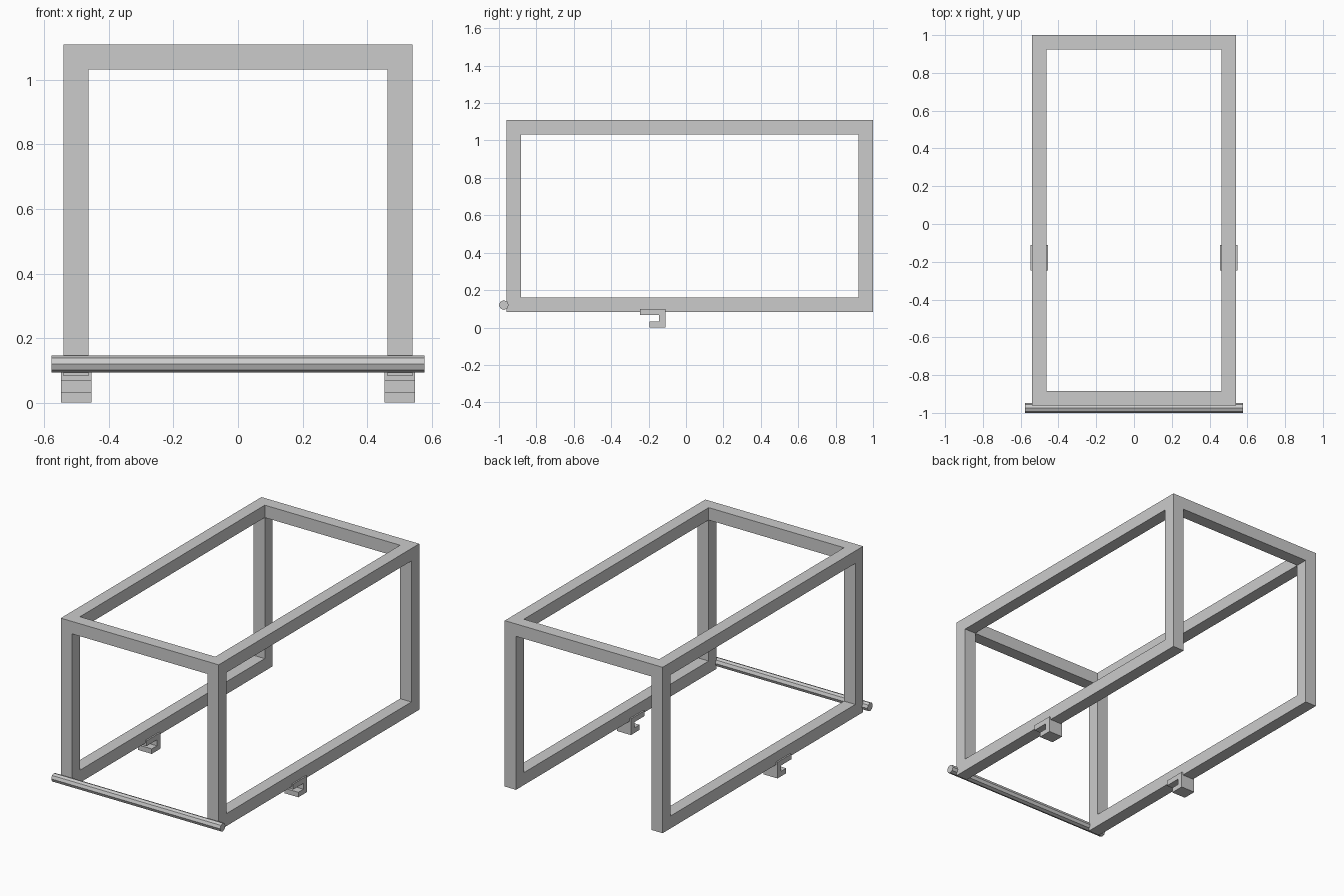
import bpy
import bmesh
from math import pi
from mathutils import Matrix

cube = bpy.data.objects.get("Cube")
if cube:
    bpy.data.objects.remove(cube, do_unlink=True)

# One plain metal colour
GREY = (0.6, 0.6, 0.6, 1)
metal = bpy.data.materials.new("grey_metal")
metal.use_nodes = True
metal.diffuse_color = GREY
metal.node_tree.nodes["Principled BSDF"].inputs["Base Color"].default_value = GREY

HALF_W, TUBE = 0.54, 0.077
FRONT, BACK, BOTTOM, TOP = -0.96, 1.0, 0.083, 1.109


def finish(name, bm):
    bmesh.ops.recalc_face_normals(bm, faces=bm.faces)
    mesh = bpy.data.meshes.new(name)
    bm.to_mesh(mesh)
    bm.free()
    mesh.materials.append(metal)
    obj = bpy.data.objects.new(name, mesh)
    bpy.context.collection.objects.link(obj)
    return obj


def extrude_x(bm, faces, width):
    result = bmesh.ops.extrude_face_region(bm, geom=faces)
    moved = [v for v in result["geom"] if isinstance(v, bmesh.types.BMVert)]
    bmesh.ops.translate(bm, verts=moved, vec=(width, 0, 0))


def side_frame(name, x):
    """Closed rectangular loop of square tube in the y-z plane."""
    bm = bmesh.new()
    loops = []
    for t in (0, TUBE):
        corners = [(FRONT + t, BOTTOM + t), (BACK - t, BOTTOM + t),
                   (BACK - t, TOP - t), (FRONT + t, TOP - t)]
        loops.append([bm.verts.new((x, y, z)) for y, z in corners])
    outer, inner = loops
    faces = [bm.faces.new((outer[i], outer[(i + 1) % 4], inner[(i + 1) % 4], inner[i]))
             for i in range(4)]
    extrude_x(bm, faces, TUBE)
    return finish(name, bm)


def crossbar(name, y):
    """Top bar joining the two side frames."""
    bm = bmesh.new()
    size = Matrix.Diagonal((2 * (HALF_W - TUBE), TUBE, TUBE, 1))
    bmesh.ops.create_cube(bm, size=1, matrix=Matrix.Translation((0, y, TOP - TUBE / 2)) @ size)
    return finish(name, bm)


def hook(name, x):
    """C-shaped bracket under a lower rail, open towards the front."""
    profile = [(-0.245, 0.1), (-0.245, 0.067), (-0.145, 0.067), (-0.145, 0.031),
               (-0.195, 0.031), (-0.195, 0), (-0.11, 0), (-0.11, 0.1)]
    bm = bmesh.new()
    face = bm.faces.new([bm.verts.new((x - 0.0475, y, z)) for y, z in profile])
    extrude_x(bm, [face], 0.095)
    return finish(name, bm)


# Side frames and the brackets below them
for side, sign in (("left", 1), ("right", -1)):
    centre = sign * (HALF_W - TUBE / 2)
    side_frame(side + "_side_frame", centre - TUBE / 2)
    hook(side + "_hook_bracket", centre)

# Top crossbars
crossbar("front_top_crossbar", FRONT + TUBE / 2)
crossbar("back_top_crossbar", BACK - TUBE / 2)

# Eight-sided rod across the lower front
rod = bmesh.new()
bmesh.ops.create_cone(rod, cap_ends=True, segments=8, radius1=0.026, radius2=0.026, depth=1.155,
                      matrix=Matrix.Translation((0, -0.974, 0.12)) @ Matrix.Rotation(pi / 2, 4, "Y"))
finish("front_rod", rod)
